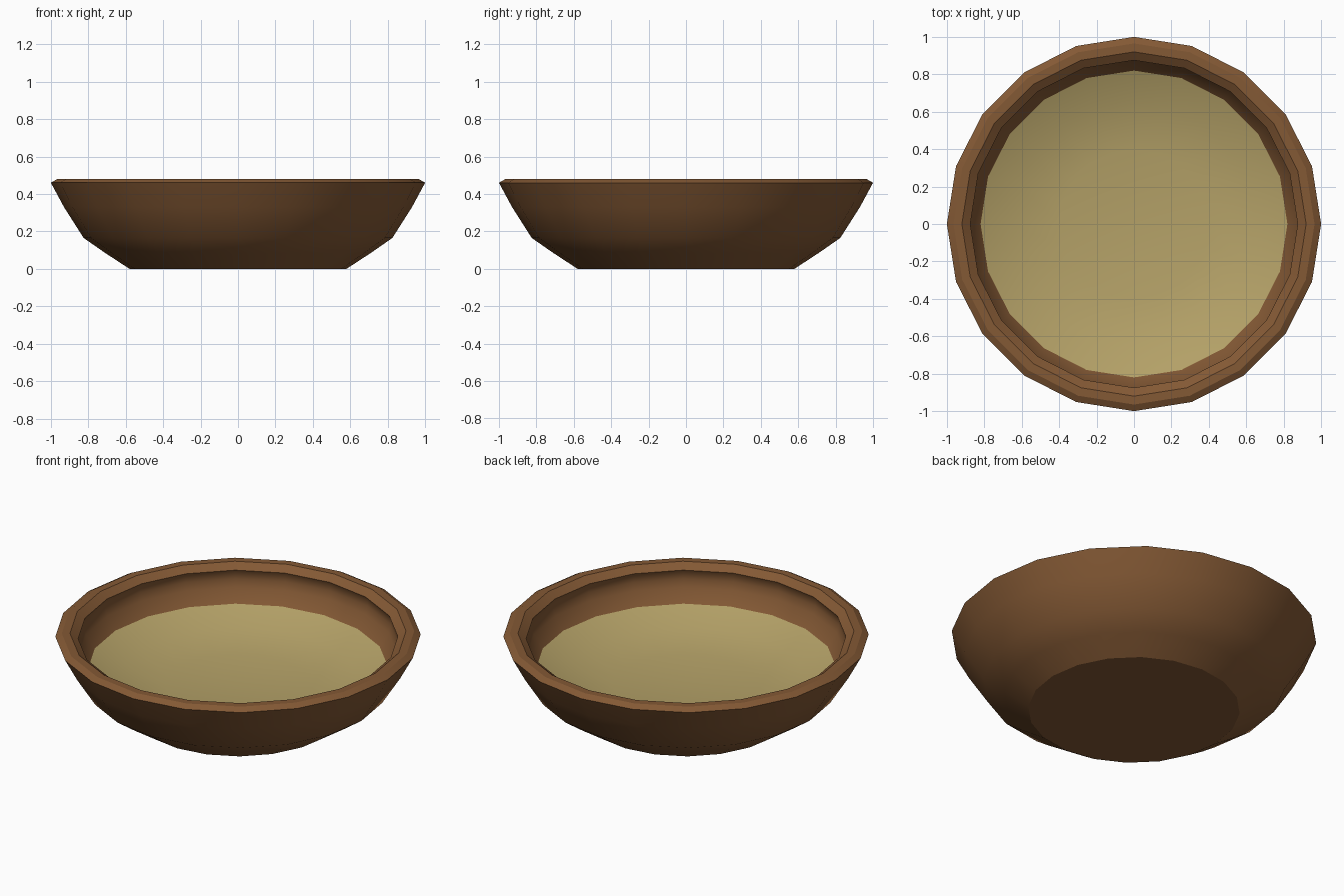
import bpy
import bmesh
import math

cube = bpy.data.objects.get("Cube")
if cube:
    bpy.data.objects.remove(cube, do_unlink=True)

SIDES = 20


def make_material(name, colour):
    mat = bpy.data.materials.new(name)
    mat.use_nodes = True
    mat.diffuse_color = colour
    mat.node_tree.nodes["Principled BSDF"].inputs["Base Color"].default_value = colour
    return mat


def lathe(name, profile, mat):
    """Turn an (r, z) profile around the z axis into a smooth-shaded object."""
    bm = bmesh.new()
    verts = [bm.verts.new((r, 0, z)) for r, z in profile]
    edges = [bm.edges.new(pair) for pair in zip(verts, verts[1:])]
    bmesh.ops.spin(bm, geom=verts + edges, cent=(0, 0, 0), axis=(0, 0, 1),
                   angle=math.tau, steps=SIDES)
    bmesh.ops.remove_doubles(bm, verts=bm.verts, dist=0.0005)
    bmesh.ops.recalc_face_normals(bm, faces=bm.faces)
    # An open surface must face upwards
    if any(e.is_boundary for e in bm.edges) and sum(f.normal.z for f in bm.faces) < 0:
        bmesh.ops.reverse_faces(bm, faces=bm.faces)
    mesh = bpy.data.meshes.new(name)
    bm.to_mesh(mesh)
    bm.free()
    mesh.materials.append(mat)
    obj = bpy.data.objects.new(name, mesh)
    bpy.context.collection.objects.link(obj)
    bpy.ops.object.select_all(action='DESELECT')
    obj.select_set(True)
    bpy.context.view_layer.objects.active = obj
    bpy.ops.object.shade_smooth_by_angle(angle=math.radians(25))
    return obj


wood = make_material("brown wood", (0.23, 0.1, 0.035, 1))
broth = make_material("pale olive broth", (0.46, 0.36, 0.138, 1))

# Bowl: base, flared outside, bevelled rim, undercut lip, inner wall and floor
outside = [(0, 0), (0.58, 0), (0.71, 0.085), (0.825, 0.165), (0.93, 0.33), (1, 0.46)]
rim = [(0.965, 0.48), (0.92, 0.48), (0.875, 0.447)]
inside = [(0.885, 0.425), (0.887, 0.39), (0.872, 0.345), (0.82, 0.27),
          (0.7, 0.15), (0.5, 0.07), (0, 0.06)]
lathe("bowl", outside + rim + inside, wood)

# Slightly dished filling that meets the inner wall
lathe("broth", [(0.82, 0.27), (0.65, 0.2), (0.4, 0.16), (0, 0.15)], broth)
